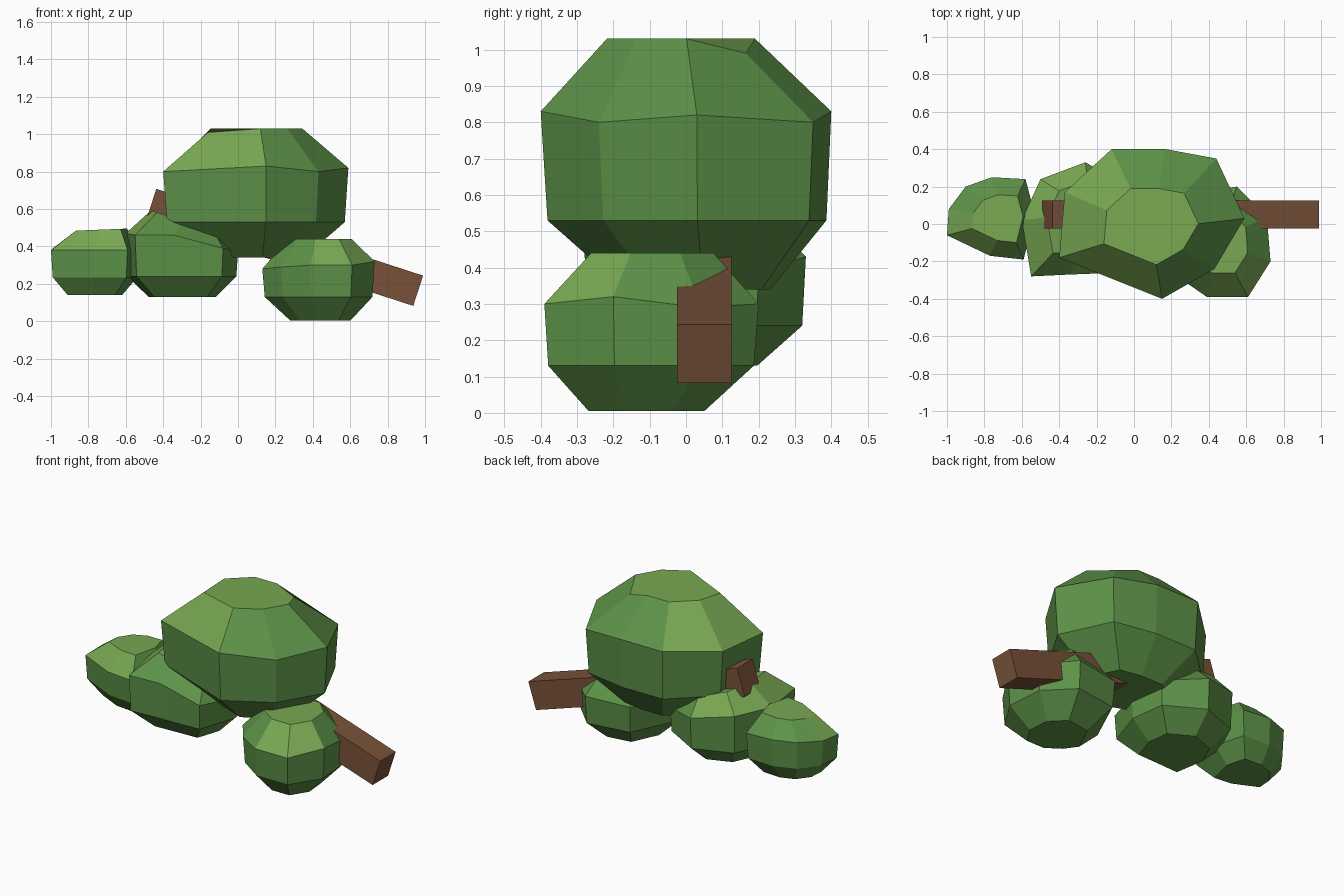
import bpy
import bmesh
from math import atan2
from mathutils import Matrix, Vector

old = bpy.data.objects.get("Cube")
if old:
    bpy.data.objects.remove(old, do_unlink=True)


def make_material(name, rgb):
    mat = bpy.data.materials.new(name)
    mat.use_nodes = True
    mat.diffuse_color = (*rgb, 1)
    bsdf = mat.node_tree.nodes["Principled BSDF"]
    bsdf.inputs["Base Color"].default_value = (*rgb, 1)
    bsdf.inputs["Roughness"].default_value = 0.9
    return mat


leaf = make_material("leaf_green", (0.11, 0.29, 0.065))
light_leaf = make_material("light_leaf_green", (0.19, 0.39, 0.085))
bark = make_material("bark_brown", (0.19, 0.083, 0.042))


def finish(name, bm, materials):
    bmesh.ops.recalc_face_normals(bm, faces=bm.faces[:])
    mesh = bpy.data.meshes.new(name)
    bm.to_mesh(mesh)
    bm.free()
    for mat in materials:
        mesh.materials.append(mat)
    obj = bpy.data.objects.new(name, mesh)
    bpy.context.collection.objects.link(obj)
    return obj


def foliage(name, outline, cap, lower, base, light_faces, dips=None):
    """Faceted clump: cap, shoulder, waist and base rings.
    cap = centre x, y, scale, height, slope along x; lower/base = scale, height."""
    bm = bmesh.new()
    cx, cy, cap_scale, cap_z, slope = cap
    middle = sum((Vector(p) for p in outline), Vector()) / len(outline)
    dips = dips or {}
    rings = [[], [], [], []]
    for i, (x, y, z) in enumerate(outline):
        dx, dy = x - middle.x, y - middle.y
        tx = cx + dx * cap_scale
        top_z = cap_z + slope * (tx - cx) - dips.get(i, 0)
        rings[0].append(bm.verts.new((tx, cy + dy * cap_scale, top_z)))
        rings[1].append(bm.verts.new((x, y, z)))
        for ring, (scale, height) in zip(rings[2:], (lower, base)):
            ring.append(bm.verts.new((middle.x + dx * scale, middle.y + dy * scale, height)))
    bm.faces.new(rings[0]).material_index = 1
    bm.faces.new(rings[3])
    count = len(outline)
    for level in range(3):
        upper, under = rings[level], rings[level + 1]
        for i in range(count):
            j = (i + 1) % count
            face = bm.faces.new((upper[i], upper[j], under[j], under[i]))
            face.material_index = int(level == 0 and i in light_faces)
    return finish(name, bm, (leaf, light_leaf))


# Large crown
foliage("main_foliage",
        [(-.4, -.18, .8), (-.37, .17, .81), (-.12, .4, .83), (.17, .4, .83),
         (.44, .35, .8), (.59, .03, .82), (.43, -.24, .8), (.15, -.4, .83)],
        (.1, .02, .51, 1.03, 0), (.96, .53), (.5, .34), (7, 0, 1), {4: .04, 0: .02})

# Low clump beside the thick end of the branch
foliage("lower_foliage",
        [(.13, -.14, .28), (.23, -.28, .29), (.39, -.39, .3), (.61, -.39, .3),
         (.73, -.2, .32), (.71, .04, .29), (.55, .2, .3), (.27, .16, .29)],
        (.45, -.11, .57, .44, 0), (.96, .13), (.54, .005), (2, 3, 7))

# Clump under the thin end of the branch
foliage("middle_foliage",
        [(-.6, .02, .47), (-.55, -.28, .46), (-.34, -.27, .46), (-.08, -.26, .39),
         (0, -.02, .37), (-.03, .2, .39), (-.26, .33, .43), (-.5, .24, .47)],
        (-.27, .02, .64, .53, -.32), (.97, .24), (.6, .13), (0, 6, 7))

# Small outer clump
foliage("outer_foliage",
        [(-1, -.06, .38), (-.99, .08, .39), (-.9, .2, .4), (-.76, .25, .4),
         (-.58, .24, .39), (-.53, .05, .39), (-.59, -.19, .38), (-.77, -.17, .38)],
        (-.73, .04, .58, .49, .04), (.96, .235), (.62, .14), (0, 6, 7))

# Straight branch sloping down through the clumps
bm = bmesh.new()
bmesh.ops.create_cube(bm, size=1, matrix=Matrix.Diagonal((1.5, .15, .17, 1)))
branch = finish("branch", bm, (bark,))
branch.location = (.25, .05, .395)
branch.rotation_euler.y = atan2(.465, 1.43)
